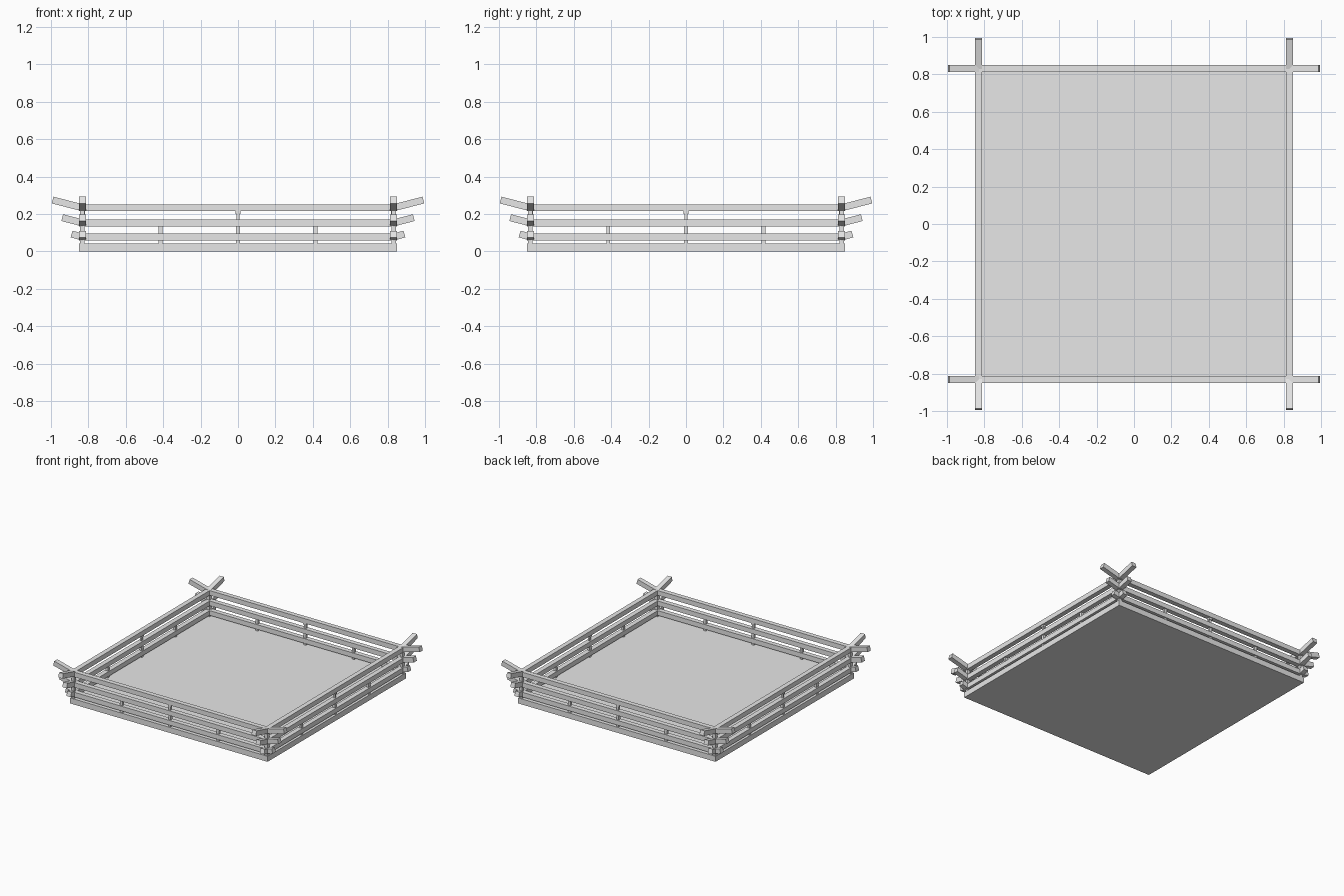
import bpy
import math
from mathutils import Matrix, Vector

cube = bpy.data.objects.get("Cube")
if cube:
    bpy.data.objects.remove(cube, do_unlink=True)

# Single plain grey
grey = bpy.data.materials.new("plain_grey")
grey.use_nodes = True
colour = (0.8, 0.8, 0.8, 1)
grey.diffuse_color = colour
grey.node_tree.nodes["Principled BSDF"].inputs["Base Color"].default_value = colour

EDGE = 0.832       # distance of the rails from the centre
THICK = 0.037      # rail thickness
BASE_TOP = 0.043
TILT = math.radians(14.5)


def box(name, centre, size, frame=Matrix()):
    """Box of the given size, placed inside a frame."""
    bpy.ops.mesh.primitive_cube_add(size=1)
    obj = bpy.context.object
    obj.name = name
    obj.data.transform(frame @ Matrix.Translation(centre) @ Matrix.Diagonal((*size, 1)))
    obj.data.materials.append(grey)
    return obj


def upright(name, x, bottom, top, width, frame):
    box(name, (x, -EDGE, (bottom + top) / 2), (width, width, top - bottom), frame)


# Floor slab
box("floor_slab", (0, 0, BASE_TOP / 2), (1.7, 1.7, BASE_TOP))

# Rail centre height and length of its raised ends
rails = {"low": (0.078, 0.058), "middle": (0.153, 0.108), "top": (0.234, 0.159)}

for number, side in enumerate(("front", "left", "back", "right")):
    turn = Matrix.Rotation(number * math.pi / 2, 4, "Z")

    # Rails with upturned ends
    for level, (z, reach) in rails.items():
        box(f"{side}_{level}_rail", (0, -EDGE, z), (2 * EDGE, THICK, THICK), turn)
        for end, sign in (("start", -1), ("finish", 1)):
            hinge = Matrix.Translation(Vector((sign * EDGE, -EDGE, z)))
            frame = turn @ hinge @ Matrix.Rotation(-sign * TILT, 4, "Y")
            length = reach / math.cos(TILT)
            box(f"{side}_{level}_rail_{end}", (sign * length / 2, 0, 0),
                (length, THICK, THICK), frame)

    # Short posts between the lower rails
    for x in (-0.415, 0, 0.415):
        upright(f"{side}_post", x, BASE_TOP, 0.14, 0.02, turn)

    # Small capped post under the top rail
    upright(f"{side}_upper_post", 0, 0.165, 0.205, 0.016, turn)
    upright(f"{side}_upper_post_cap", 0, 0.2, 0.217, 0.026, turn)

    # Corner post
    upright(f"{side}_corner_post", EDGE, BASE_TOP, 0.235, 0.024, turn)
